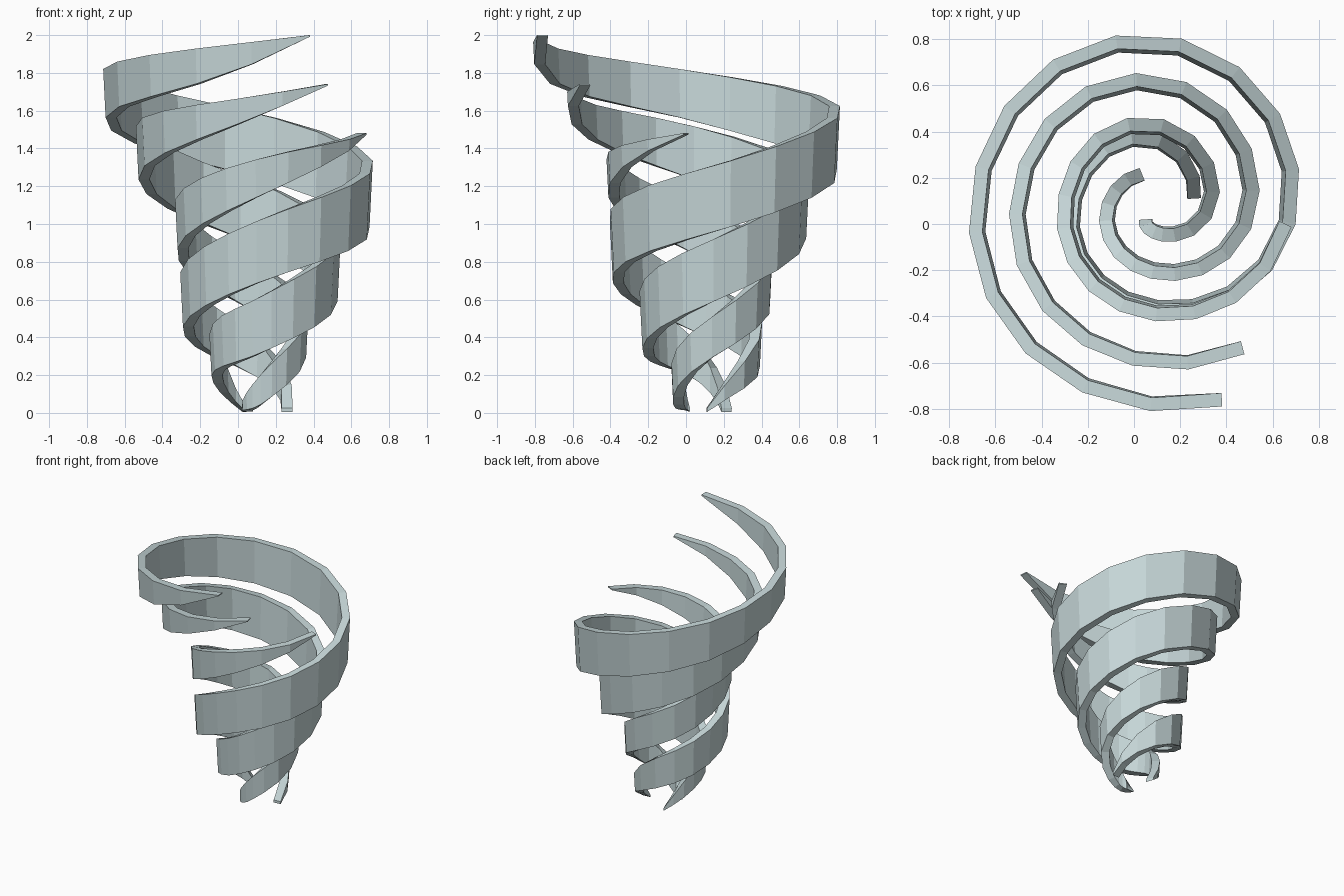
import bpy, math

if "Cube" in bpy.data.objects:
    bpy.data.objects.remove(bpy.data.objects["Cube"])

CX, CY = 0.08, 0.04      # axis the bands wind around
HALF_T = 0.029           # half thickness of a band
STEP = math.radians(21)  # low-poly turn per segment

mat = bpy.data.materials.new("pale_grey_blue")
mat.diffuse_color = (0.56, 0.67, 0.68, 1)
mat.use_nodes = True
mat.node_tree.nodes["Principled BSDF"].inputs["Base Color"].default_value = mat.diffuse_color

# Quarter-turn stations of each rising band: x, y, mid height, half height
BANDS = {
    "short_band": [
        (0.05, 0.02, 0.015, 0.008), (0.15, -0.045, 0.15, 0.085),
        (0.335, 0.18, 0.43, 0.11), (0.05, 0.43, 0.69, 0.13),
        (-0.30, 0.05, 0.97, 0.13), (0.15, -0.39, 1.26, 0.095),
        (0.655, 0.0, 1.477, 0.004)],
    "middle_band": [
        (0.035, 0.215, 0.015, 0.01), (-0.115, 0.05, 0.28, 0.10),
        (0.15, -0.21, 0.48, 0.15), (0.505, 0.18, 0.77, 0.165),
        (0.06, 0.615, 1.07, 0.165), (-0.505, 0.03, 1.38, 0.14),
        (0.14, -0.60, 1.635, 0.05), (0.47, -0.535, 1.737, 0.004)],
    "tall_band": [
        (0.26, 0.11, 0.015, 0.01), (0.05, 0.37, 0.33, 0.11),
        (-0.27, 0.05, 0.57, 0.14), (0.15, -0.37, 0.87, 0.165),
        (0.68, 0.20, 1.15, 0.175), (0.08, 0.785, 1.42, 0.17),
        (-0.68, 0.0, 1.685, 0.13), (0.13, -0.782, 1.92, 0.05),
        (0.38, -0.76, 1.996, 0.004)],
}


def polar_knots(stations):
    """Turn the stations into unwrapped (angle, (radius, z, half height))."""
    knots, last = [], None
    for x, y, z, h in stations:
        a = math.atan2(y - CY, x - CX)
        while last is not None and a < last:
            a += 2 * math.pi
        last = a
        knots.append((a, (math.hypot(x - CX, y - CY), z, h)))
    return knots


def sample(knots, a):
    """Smooth cubic interpolation over the angle."""
    n = len(knots)
    i = 0
    while i < n - 2 and a > knots[i + 1][0]:
        i += 1

    def slope(j, k):
        if j == 0 or j == n - 1:
            j0 = min(j, n - 2)
            return (knots[j0 + 1][1][k] - knots[j0][1][k]) / (knots[j0 + 1][0] - knots[j0][0])
        h0, h1 = knots[j][0] - knots[j - 1][0], knots[j + 1][0] - knots[j][0]
        s0 = (knots[j][1][k] - knots[j - 1][1][k]) / h0
        s1 = (knots[j + 1][1][k] - knots[j][1][k]) / h1
        return (s0 * h1 + s1 * h0) / (h0 + h1)

    a0, a1 = knots[i][0], knots[i + 1][0]
    d = a1 - a0
    t = (a - a0) / d
    return [(2*t**3 - 3*t**2 + 1) * knots[i][1][k] + (t**3 - 2*t**2 + t) * d * slope(i, k)
            + (3*t**2 - 2*t**3) * knots[i + 1][1][k] + (t**3 - t**2) * d * slope(i + 1, k)
            for k in range(3)]


def make_band(name, stations):
    knots = polar_knots(stations)
    start, end = knots[0][0], knots[-1][0]
    n = round((end - start) / STEP)
    path = []
    for i in range(n + 1):
        a = start + (end - start) * i / n
        r, z, h = sample(knots, a)
        path.append((CX + r * math.cos(a), CY + r * math.sin(a), z, max(h, 0.004)))
    verts, faces = [], []
    for i, (x, y, z, h) in enumerate(path):
        p, q = path[max(i - 1, 0)], path[min(i + 1, n)]
        dx, dy = q[0] - p[0], q[1] - p[1]
        l = math.hypot(dx, dy)
        nx, ny = dy / l, -dx / l           # outward side of the band
        for side, up in ((-1, -1), (1, -1), (1, 1), (-1, 1)):
            o = side * HALF_T + up * h * 0.05   # slight funnel lean
            verts.append((x + nx * o, y + ny * o, max(z + up * h, 0)))
    for i in range(n):
        for k in range(4):
            b, c = 4 * i + k, 4 * i + (k + 1) % 4
            faces.append((b, b + 4, c + 4, c))
    faces += [(0, 1, 2, 3), tuple(4 * n + k for k in (3, 2, 1, 0))]
    me = bpy.data.meshes.new(name)
    me.from_pydata(verts, [], faces)
    me.materials.append(mat)
    ob = bpy.data.objects.new(name, me)
    bpy.context.collection.objects.link(ob)
    # consistent outward normals
    import bmesh
    bm = bmesh.new()
    bm.from_mesh(me)
    bmesh.ops.recalc_face_normals(bm, faces=bm.faces)
    bm.to_mesh(me)
    bm.free()


for band, pts in BANDS.items():
    make_band(band, pts)
